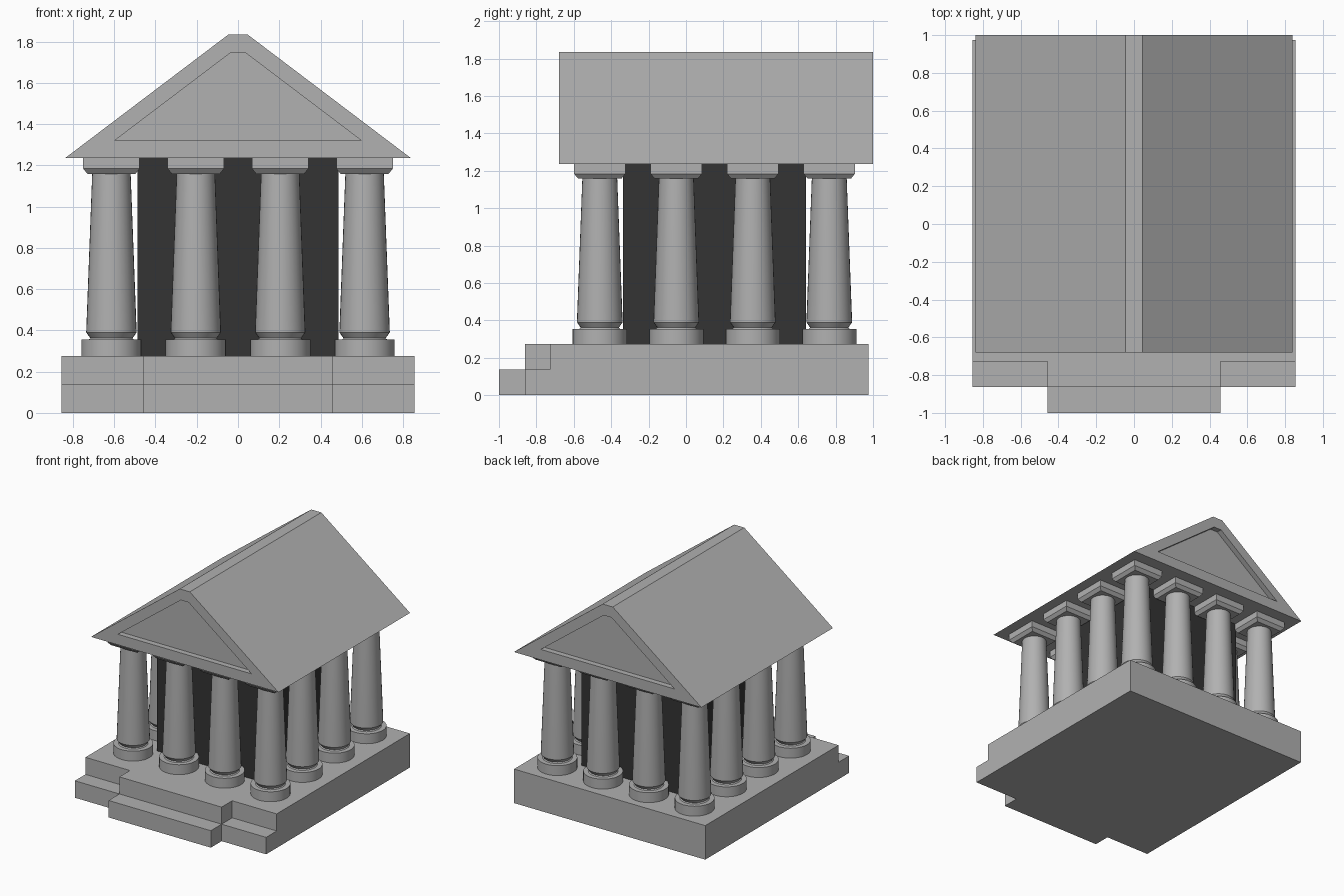
import bpy, bmesh, math

if "Cube" in bpy.data.objects:
    bpy.data.objects.remove(bpy.data.objects["Cube"])

def material(name, v):
    m = bpy.data.materials.new(name)
    m.diffuse_color = (v, v, v, 1)
    m.use_nodes = True
    m.node_tree.nodes["Principled BSDF"].inputs["Base Color"].default_value = m.diffuse_color
    return m

STONE = material("light stone", 0.44)
DARK = material("dark wall", 0.033)

def finish(bm, name, mat):
    bmesh.ops.recalc_face_normals(bm, faces=bm.faces[:])
    me = bpy.data.meshes.new(name)
    bm.to_mesh(me)
    bm.free()
    me.materials.append(mat)
    ob = bpy.data.objects.new(name, me)
    bpy.context.collection.objects.link(ob)
    return ob

def box(name, x0, x1, y0, y1, z0, z1, mat=STONE):
    bm = bmesh.new()
    bmesh.ops.create_cube(bm, size=1)
    for v in bm.verts:
        v.co = ((x0, x1)[v.co.x > 0], (y0, y1)[v.co.y > 0], (z0, z1)[v.co.z > 0])
    return finish(bm, name, mat)

def loft(bm, rings):
    """Skin rings of points and cap both ends."""
    vs = [[bm.verts.new(p) for p in r] for r in rings]
    n = len(vs[0])
    for a, b in zip(vs, vs[1:]):
        for i in range(n):
            bm.faces.new((a[i], a[(i + 1) % n], b[(i + 1) % n], b[i]))
    bm.faces.new(vs[0])
    bm.faces.new(vs[-1])

def lathe(bm, profile, n, turn=0.0):
    loft(bm, [[(r * math.cos(turn + math.tau * i / n),
                r * math.sin(turn + math.tau * i / n), z) for i in range(n)]
              for r, z in profile])

FLOOR, EAVE, MID = 0.275, 1.235, 0.1525

# Platform and steps
box("platform", -0.855, 0.855, -0.727, 0.975, 0, FLOOR)
box("upper_landing", -0.457, 0.457, -0.862, -0.727, 0, FLOOR)
box("front_step", -0.457, 0.457, -1.0, -0.862, 0, 0.137)
box("left_step", -0.855, -0.457, -0.862, -0.727, 0, 0.137)
box("right_step", 0.457, 0.855, -0.862, -0.727, 0, 0.137)

# Inner chamber
box("inner_chamber", -0.488, 0.488, MID - 0.488, MID + 0.488, FLOOR, EAVE, DARK)

# Roof: gable prism with a recessed panel at each end
def gable(y, half, flat, low, high):
    return [(-half, y, low), (half, y, low), (flat, y, high), (-flat, y, high)]

bm = bmesh.new()
outer, inner = (0.838, 0.045, EAVE, 1.835), (0.598, 0.034, 1.32, 1.747)
loft(bm, [gable(-0.635, *inner), gable(-0.68, *inner), gable(-0.68, *outer),
          gable(1.0, *outer), gable(1.0, *inner), gable(0.955, *inner)])
finish(bm, "roof", STONE)

# Column: round base, tapered shaft with flared foot, square capital
bm = bmesh.new()
lathe(bm, [(0.146, FLOOR), (0.146, 0.355)], 32)
lathe(bm, [(0.115, 0.35), (0.102, 0.362), (0.108, 0.37), (0.122, 0.39),
           (0.122, 0.397), (0.093, 1.165)], 32)
s = math.sqrt(2)
lathe(bm, [(0.116 * s, 1.158), (0.137 * s, 1.184), (0.137 * s, EAVE)], 4, math.pi / 4)
column = finish(bm, "column", STONE)
bpy.context.view_layer.objects.active = column
column.select_set(True)
bpy.ops.object.shade_smooth_by_angle(angle=math.radians(30))

# Ring of twelve columns, four to a side
spots = [(i, j) for i in range(4) for j in range(4) if i in (0, 3) or j in (0, 3)]
for k, (i, j) in enumerate(spots):
    ob = column if k == 0 else column.copy()
    if k:
        bpy.context.collection.objects.link(ob)
    ob.location = ((i - 1.5) * 0.409, MID + (j - 1.5) * 0.409, 0)
